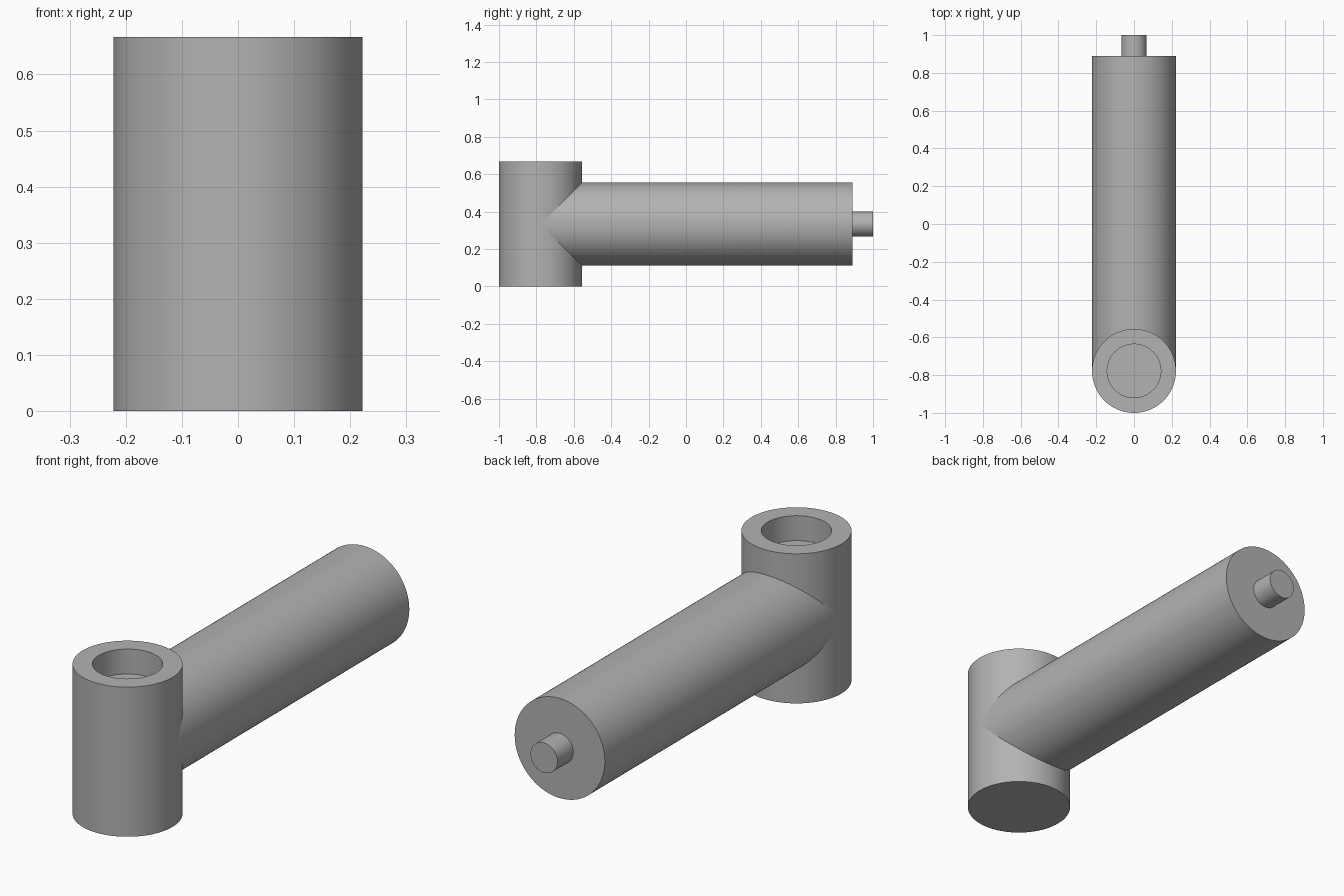
import bpy, bmesh, math

cube = bpy.data.objects.get("Cube")
if cube:
    bpy.data.objects.remove(cube)

SIDES = 96
R = 0.2222          # shared radius of the upright body and the arm
AXIS_Y = -0.7778    # upright axis
MID_Z = 0.3333      # arm axis height

grey = bpy.data.materials.new("plain_grey")
grey.use_nodes = True
COLOUR = (0.45, 0.45, 0.45, 1)
grey.diffuse_color = COLOUR
grey.node_tree.nodes["Principled BSDF"].inputs["Base Color"].default_value = COLOUR


def lathe(name, rings, place, cap_start=True):
    """Join circular rings (radius, position along axis) into a closed solid."""
    bm = bmesh.new()
    loops = []
    for radius, along in rings:
        loop = []
        for i in range(SIDES):
            a = 2 * math.pi * i / SIDES
            loop.append(bm.verts.new(place(radius * math.cos(a), radius * math.sin(a), along)))
        loops.append(loop)
    for lower, upper in zip(loops, loops[1:]):
        for i in range(SIDES):
            j = (i + 1) % SIDES
            bm.faces.new((lower[i], lower[j], upper[j], upper[i]))
    if cap_start:
        bm.faces.new(loops[0][::-1])
    bm.faces.new(loops[-1])
    bmesh.ops.recalc_face_normals(bm, faces=bm.faces)
    mesh = bpy.data.meshes.new(name)
    bm.to_mesh(mesh)
    bm.free()
    mesh.materials.append(grey)
    obj = bpy.data.objects.new(name, mesh)
    bpy.context.collection.objects.link(obj)
    bpy.ops.object.select_all(action="DESELECT")
    obj.select_set(True)
    bpy.context.view_layer.objects.active = obj
    bpy.ops.object.shade_smooth_by_angle(angle=math.radians(30))
    return obj


def upright(u, v, along):
    return (u, AXIS_Y + v, along)


def lengthwise(u, v, along):
    return (u, along, MID_Z + v)


def saddle(u, v, along):
    # the near end is mitred to follow the wall of the upright body
    return (u, AXIS_Y + abs(v) if along == AXIS_Y else along, MID_Z + v)


# Upright body with a shallow round socket in its top
lathe("upright_body", [(R, 0), (R, 0.6667), (0.142, 0.6667), (0.142, 0.5556)], upright)

# Horizontal arm, open where it meets the body
arm = lathe("arm", [(R, AXIS_Y), (R, 0.8889)], saddle, cap_start=False)

# Short pin on the far end of the arm
lathe("end_pin", [(0.0667, 0.88), (0.0667, 1.0)], lengthwise)
